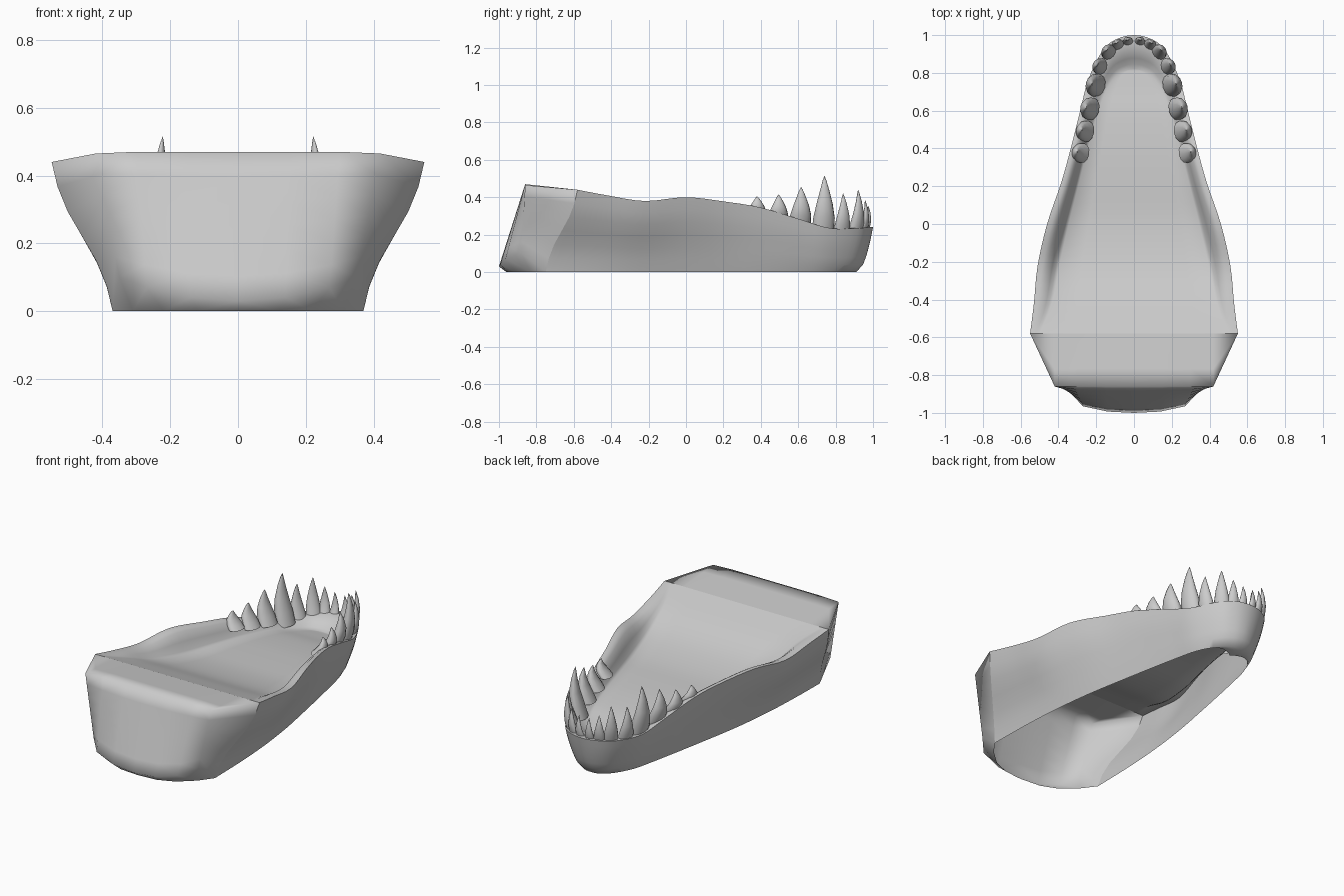
import bpy, bmesh, math
from mathutils import Vector

old = bpy.data.objects.get("Cube")
if old:
    bpy.data.objects.remove(old, do_unlink=True)

grey = bpy.data.materials.new("bone_grey")
grey.use_nodes = True
colour = (0.6, 0.6, 0.6, 1)
grey.diffuse_color = colour
grey.node_tree.nodes["Principled BSDF"].inputs["Base Color"].default_value = colour


def add_grid(bm, columns):
    """Skin a list of equally long columns of points."""
    verts = [[bm.verts.new(p) for p in col] for col in columns]
    for a, b in zip(verts, verts[1:]):
        for i in range(len(a) - 1):
            bm.faces.new((a[i], a[i + 1], b[i + 1], b[i]))


def finish(name, bm, outward, angle):
    """Clean, orient, mirror and shade one half of a part."""
    bmesh.ops.remove_doubles(bm, verts=bm.verts, dist=0.0005)
    bmesh.ops.recalc_face_normals(bm, faces=bm.faces)
    outward = Vector(outward)
    probe = max(bm.faces, key=lambda f: f.calc_center_median().dot(outward))
    if probe.normal.dot(outward) < 0:
        bmesh.ops.reverse_faces(bm, faces=bm.faces)
    mesh = bpy.data.meshes.new(name)
    bm.to_mesh(mesh)
    bm.free()
    obj = bpy.data.objects.new(name, mesh)
    bpy.context.collection.objects.link(obj)
    mesh.materials.append(grey)
    mirror = obj.modifiers.new("mirror", 'MIRROR')
    mirror.use_clip = True
    bpy.ops.object.select_all(action='DESELECT')
    obj.select_set(True)
    bpy.context.view_layer.objects.active = obj
    bpy.ops.object.shade_smooth_by_angle(angle=math.radians(angle))


def spline(points, steps):
    """Smooth curve through the points; the two end points only guide it."""
    out = []
    for a, b, c, d in zip(points, points[1:], points[2:], points[3:]):
        for k in range(steps):
            t = k / steps
            out.append([q + t / 2 * (r - p + t * (2*p - 5*q + 4*r - s + t * (3*(q - r) + s - p)))
                        for p, q, r, s in zip(a, b, c, d)])
    out.append(list(points[-2]))
    return out


def wall_column(base, rim, power, hollow):
    """Points from the ground to the rim, hollow below and full above."""
    col = []
    for k in range(7):
        t = k / 6
        p = base.lerp(rim, t ** power - hollow * math.sin(2 * math.pi * t))
        p.z = base.z + (rim.z - base.z) * t
        col.append(p)
    return col


# Jaw stations, hinge to snout: rim x y z, bottom x y, floor edge x y z
stations = [
    (.55, -.58, .44, .37, -.75, .50, -.58, .44),
    (.53, -.42, .41, .365, -.5, .435, -.42, .385),
    (.51, -.22, .38, .35, -.25, .395, -.22, .31),
    (.46, 0, .40, .32, 0, .345, 0, .27),
    (.385, .22, .375, .275, .25, .29, .22, .26),
    (.335, .4, .345, .24, .43, .245, .4, .25),
    (.285, .6, .285, .205, .6, .195, .58, .23),
    (.24, .77, .235, .17, .74, .15, .7, .205),
    (.165, .92, .235, .11, .85, .1, .78, .19),
    (.09, .98, .24, .05, .9, .05, .81, .185),
    (0, 1, .24, 0, .91, 0, .82, .185),
]
rx, ry, rz, bx, by, fx, fy, fz = stations[-2]
guide = (-rx, ry, rz, -bx, by, -fx, fy, fz)
hollow = 0.08

bm = bmesh.new()
columns = []
path = spline([stations[0]] + stations + [guide], 4)
for n, (rx, ry, rz, bx, by, fx, fy, fz) in enumerate(path):
    s = n / (len(path) - 1)
    rim, base, floor = Vector((rx, ry, rz)), Vector((bx, by, 0)), Vector((fx, fy, fz))
    # chin underside, closed only near the snout
    chin = max(0, (s - 0.75) / 0.25)
    col = [base.lerp(Vector((fx, fy, 0)), chin)]
    # outer wall, bulging more towards the snout
    col += wall_column(base, rim, 1 - 0.5 * s, hollow * (1 - s))
    # rounded rim and inner wall
    for across, down in ((.22, 0), (.45, .12), (.68, .5), (.85, .88), (1, 1)):
        p = rim.lerp(floor, across)
        p.z = rz + (fz - rz) * down
        col.append(p)
    # mouth floor to the centre line
    col += [Vector((fx * k, fy, fz)) for k in (.7, .35, 0)]
    columns.append(col)
add_grid(bm, columns)
finish("jaw_shell", bm, (1, 0, 0), 60)

# Back of the jaw: upper, lower and ground edges from the side to the middle
top = [(.55, -.58, .44), (.42, -.86, .465), (.3, -.86, .47), (.15, -.86, .47), (0, -.86, .47)]
low = [(.37, -.75, 0), (.35, -.88, .1), (.27, -.965, .07), (.14, -.993, .04), (0, -1, .03)]
ground = [(.37, -.75), (.31, -.83), (.22, -.91), (.12, -.95), (0, -.96)]
bm = bmesh.new()
columns = []
for n, (a, b, (gx, gy)) in enumerate(zip(top, low, ground)):
    a, b = Vector(a), Vector(b)
    ridge = Vector((a.x, -.58, .44))
    col = [Vector((gx, gy, 0))]
    col += wall_column(b, a, 1, hollow if n == 0 else 0)
    col += [a.lerp(ridge, k / 3) for k in (1, 2, 3)]
    columns.append(col)
add_grid(bm, columns)
finish("back_cap", bm, (0, -1, 0), 180)

# Teeth on one side: x, y, tip height, half width, length
teeth = [
    (.3, .38, .405, .052, .1),
    (.277, .495, .415, .056, .14),
    (.252, .615, .455, .06, .2),
    (.222, .74, .515, .062, .3),
    (.193, .84, .42, .046, .22),
    (.143, .92, .44, .044, .24),
    (.09, .957, .385, .036, .19),
    (.033, .972, .36, .03, .17),
]
spots = [Vector((x, y, 0)) for x, y, *rest in teeth]
bm = bmesh.new()
sides = 12
for n, (x, y, tip, width, length) in enumerate(teeth):
    # the wide axis of each tooth follows the tooth row
    ahead = spots[n + 1] if n + 1 < len(spots) else Vector((0, y, 0))
    along = (ahead - spots[max(n - 1, 0)]).normalized()
    out = Vector((along.y, -along.x, 0))
    rings = []
    for h, r in ((0, 1), (.25, .96), (.5, .72), (.75, .4), (.92, .16), (1, .01)):
        # roots lean inwards so that they sink into the jaw
        bow = out * (.012 * math.sin(math.pi * h) - .03 * (1 - h) ** 2)
        centre = Vector((x, y, tip - length * (1 - h))) + bow
        rings.append([centre + (along * math.cos(a) + out * math.sin(a) * .65) * width * r
                      for a in (2 * math.pi * k / sides for k in range(sides + 1))])
    add_grid(bm, rings)
finish("teeth", bm, (0, 0, 1), 60)
